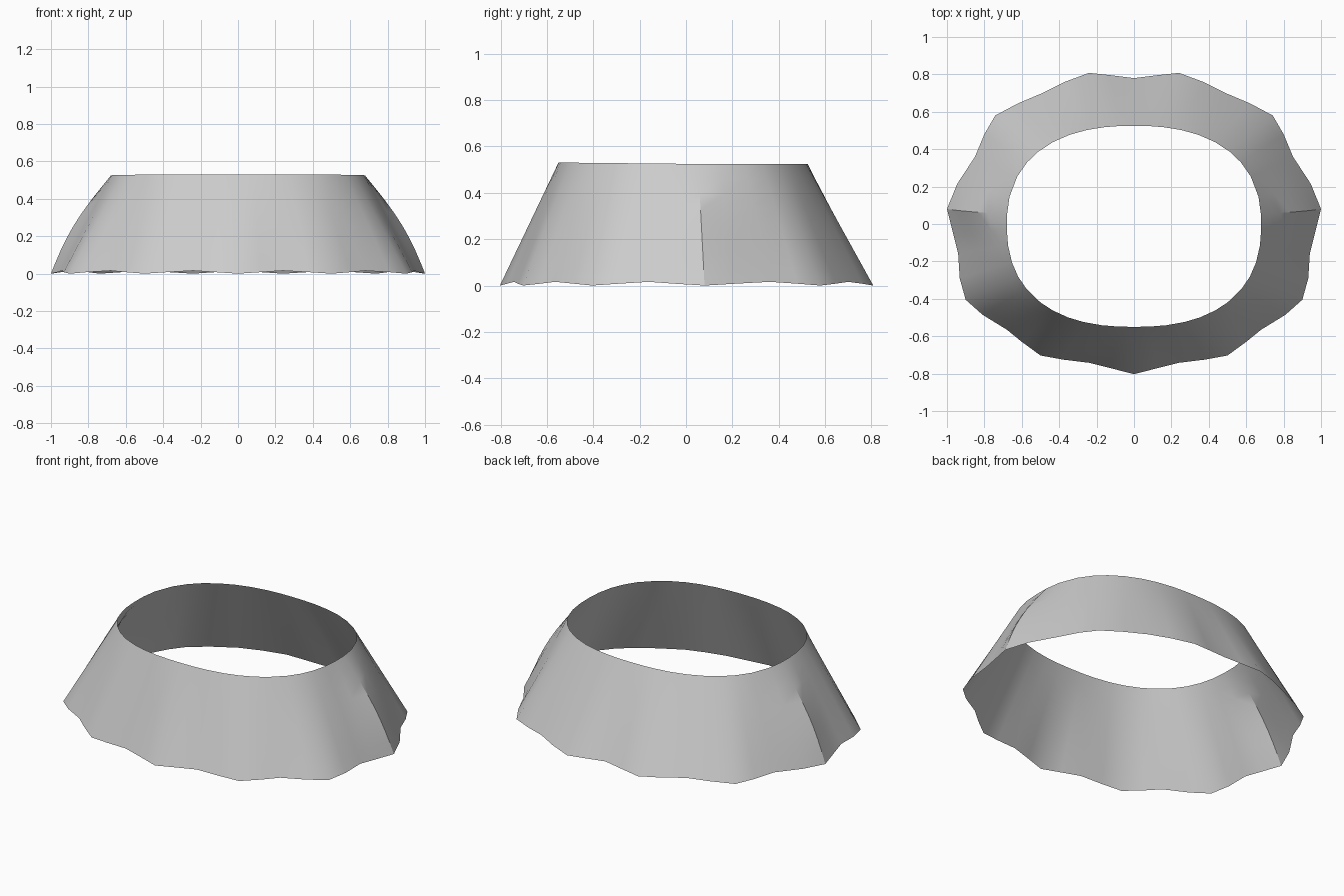
import bpy, bmesh, math

if "Cube" in bpy.data.objects:
    bpy.data.objects.remove(bpy.data.objects["Cube"])

# Right half of the wavy hem, front to back (four segments per wave)
HEM = [(0, -.803), (.12, -.772), (.24, -.742), (.38, -.725), (.50, -.703), (.60, -.63),
       (.68, -.565), (.81, -.485), (.90, -.405), (.932, -.29), (.94, -.16), (.967, -.05),
       (1, .08), (.945, .215), (.85, .36), (.80, .48), (.742, .58), (.62, .645),
       (.49, .70), (.37, .76), (.24, .808), (.12, .795), (0, .78)]
hem = HEM + [(-x, y) for x, y in HEM[-2:0:-1]]
ROWS = 8


def top_rim(x, y):
    """Point of the rounded upper opening in the direction of a hem point."""
    a = math.atan2(y / .80, x)
    depth, n = (.525, 2.35) if y > 0 else (.55, 2.4)
    c, s = math.cos(a), math.sin(a)
    r = (abs(c) ** n + abs(s) ** n) ** (-1 / n)
    return .68 * c * r, depth * s * r, .525 + .006 * max(0, -s)


# Flared skirt lofted from the hem to the rim, with a raised fold at each side
bm = bmesh.new()
rows = [[] for _ in range(ROWS + 1)]
n = len(hem)
for i, (x, y) in enumerate(hem):
    tx, ty, tz = top_rim(x, y)
    z0 = .008 - .008 * math.cos(i * math.pi / 2)
    fold = .036 * math.exp(-1.1 * abs(min(i, n - i) - 12)) * (1 if x > 0 else -1)
    for j in range(ROWS + 1):
        t = j / ROWS
        rows[j].append(bm.verts.new((x + (tx - x) * t + fold * math.sin(math.pi * t),
                                     y + (ty - y) * t, z0 + (tz - z0) * t)))
for lo, hi in zip(rows, rows[1:]):
    for i in range(n):
        k = (i + 1) % n
        bm.faces.new((lo[i], lo[k], hi[k], hi[i]))
mesh = bpy.data.meshes.new("skirt")
bm.to_mesh(mesh)
bm.free()
skirt = bpy.data.objects.new("skirt", mesh)
bpy.context.collection.objects.link(skirt)
bpy.context.view_layer.objects.active = skirt
skirt.select_set(True)
bpy.ops.object.shade_smooth_by_angle(angle=math.radians(30))
